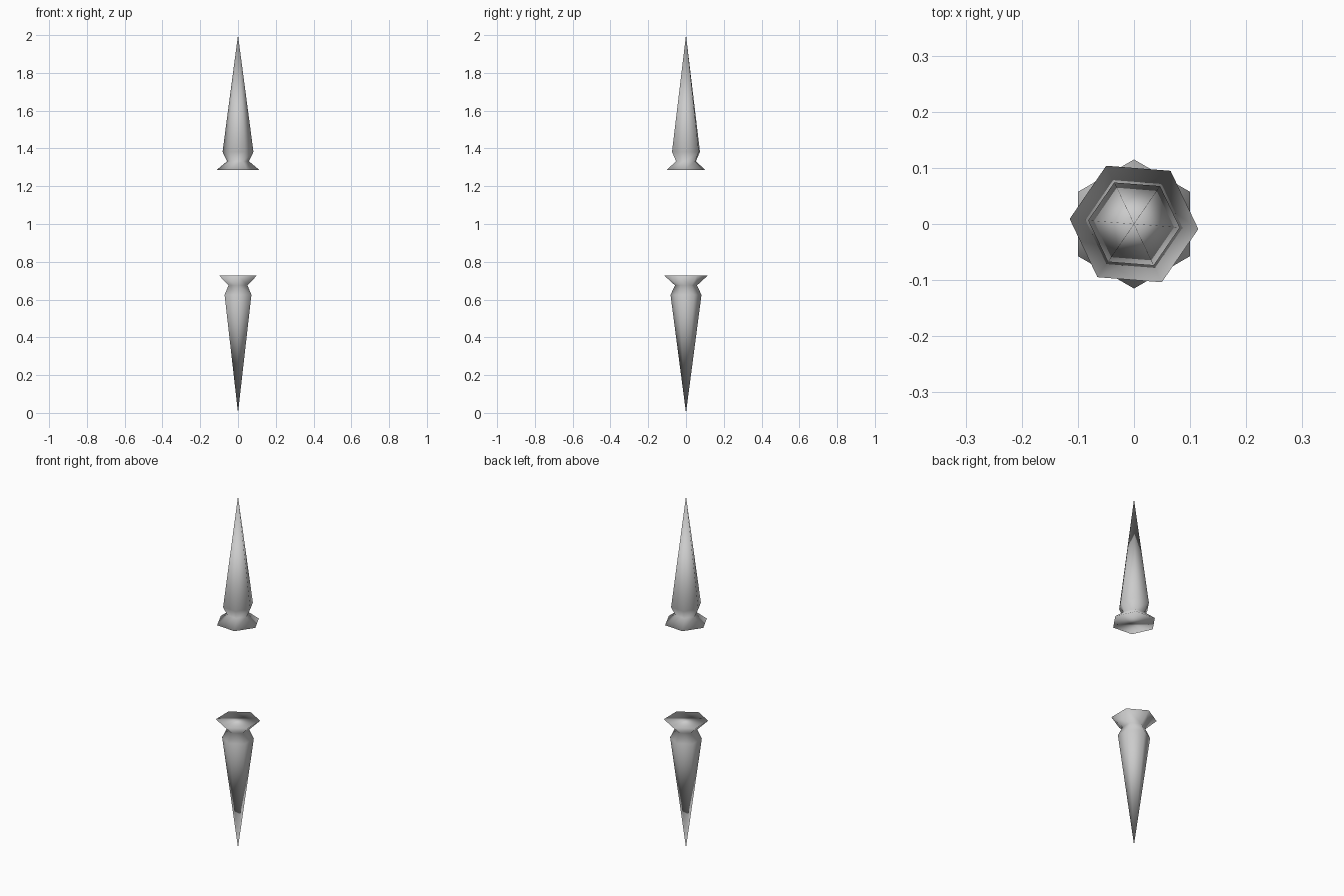
import bpy, bmesh, math

if "Cube" in bpy.data.objects:
    bpy.data.objects.remove(bpy.data.objects["Cube"])

SIDES = 6


def spike(name, profile, tip_z, turn):
    """Closed six-sided turned spike: flat base ring, waist, shoulder, point."""
    bm = bmesh.new()
    rings = []
    for r, z in profile:
        rings.append([bm.verts.new((r * math.cos(turn + i * math.tau / SIDES),
                                    r * math.sin(turn + i * math.tau / SIDES), z))
                      for i in range(SIDES)])
    tip = bm.verts.new((0, 0, tip_z))
    bm.faces.new(rings[0])
    for a, b in zip(rings, rings[1:]):
        for i in range(SIDES):
            j = (i + 1) % SIDES
            bm.faces.new((a[i], a[j], b[j], b[i]))
    for i in range(SIDES):
        bm.faces.new((rings[-1][i], rings[-1][(i + 1) % SIDES], tip))
    bmesh.ops.recalc_face_normals(bm, faces=bm.faces)
    for f in bm.faces:
        f.smooth = True
    mesh = bpy.data.meshes.new(name)
    bm.to_mesh(mesh)
    bm.free()
    obj = bpy.data.objects.new(name, mesh)
    bpy.context.collection.objects.link(obj)
    return obj


# Upper spike pointing up: flared foot, waist, shoulder
spike("upper_spike", [(0.115, 1.285), (0.058, 1.332), (0.082, 1.382)],
      2.0, math.radians(-4.5))

# Lower spike pointing down, turned so a corner faces front
spike("lower_spike", [(0.115, 0.727), (0.058, 0.675), (0.082, 0.625)],
      0.0, math.radians(30))
